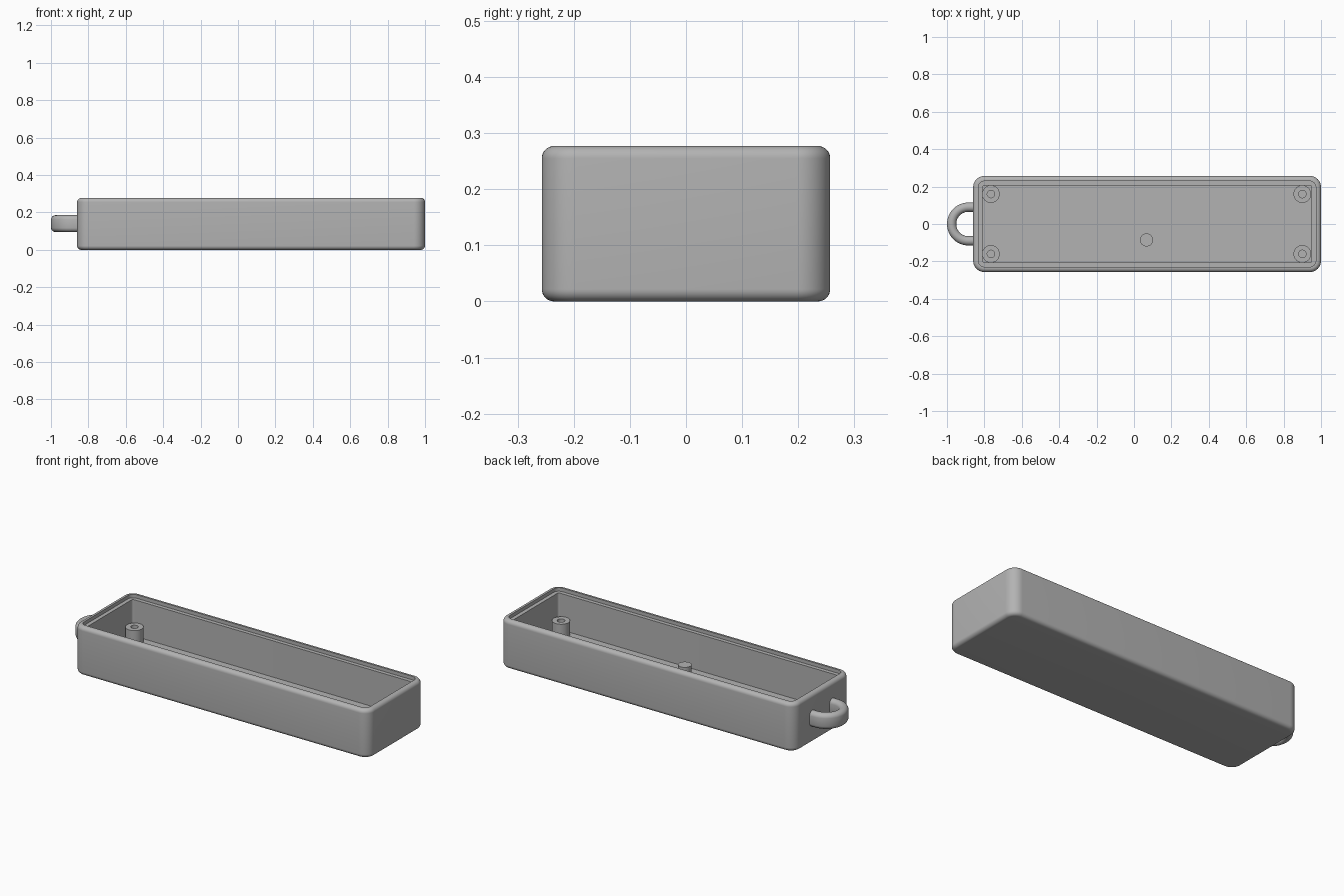
import bpy, bmesh, math

cube = bpy.data.objects.get("Cube")
if cube:
    bpy.data.objects.remove(cube, do_unlink=True)

grey = bpy.data.materials.new("plain grey")
grey.use_nodes = True
grey.diffuse_color = (0.45, 0.45, 0.45, 1)
grey.node_tree.nodes["Principled BSDF"].inputs["Base Color"].default_value = (0.45, 0.45, 0.45, 1)

LEFT, RIGHT, HALF_Y, HEIGHT = -0.86, 1.0, 0.257, 0.277
CORNER, EDGE = 0.06, 0.022
MID_Z = 0.14


def finish(name, bm):
    bmesh.ops.recalc_face_normals(bm, faces=bm.faces)
    mesh = bpy.data.meshes.new(name)
    bm.to_mesh(mesh)
    bm.free()
    obj = bpy.data.objects.new(name, mesh)
    bpy.context.collection.objects.link(obj)
    mesh.materials.append(grey)
    bpy.ops.object.select_all(action="DESELECT")
    bpy.context.view_layer.objects.active = obj
    obj.select_set(True)
    bpy.ops.object.shade_smooth_by_angle(angle=math.radians(30))
    return obj


def skin(bm, loops, closed=False):
    """Bridge successive vertex rings of equal length."""
    pairs = list(zip(loops, loops[1:]))
    if closed:
        pairs.append((loops[-1], loops[0]))
    for a, b in pairs:
        for i in range(len(a)):
            j = (i + 1) % len(a)
            bm.faces.new((a[i], a[j], b[j], b[i]))


def rounded_ring(bm, inset, z, steps=10):
    """Rounded rectangle ring, set in from the outer wall."""
    r = max(CORNER - inset, 0.012)
    verts = []
    corners = [(RIGHT, 1, 0), (LEFT, 1, 1), (LEFT, -1, 2), (RIGHT, -1, 3)]
    for x, sy, quarter in corners:
        sx = 1 if x == RIGHT else -1
        cx, cy = x - sx * (inset + r), sy * (HALF_Y - inset - r)
        for k in range(steps + 1):
            a = (quarter + k / steps) * math.pi / 2
            verts.append(bm.verts.new((cx + r * math.cos(a), cy + r * math.sin(a), z)))
    return verts


# Open tray: rounded outer edges, shallow lid ledge, inner wall and floor
FLOOR, WALL, LIP = 0.05, 0.05, 0.028
arc = [i * math.pi / 16 for i in range(9)]
profile = [(EDGE * (1 - math.sin(a)), EDGE * (1 - math.cos(a))) for a in arc]
profile += [(EDGE * (1 - math.cos(a)), HEIGHT - EDGE * (1 - math.sin(a))) for a in arc]
profile += [(LIP, HEIGHT), (LIP, HEIGHT - 0.02), (WALL, HEIGHT - 0.02), (WALL, FLOOR)]
bm = bmesh.new()
rings = [rounded_ring(bm, inset, z) for inset, z in profile]
skin(bm, rings)
bm.faces.new(rings[0])
bm.faces.new(rings[-1])
finish("tray", bm)


def lathe(name, points, x, y, sides=32):
    bm = bmesh.new()
    loops = []
    for r, z in points:
        loops.append([bm.verts.new((x + r * math.cos(t), y + r * math.sin(t), z))
                      for t in (2 * math.pi * i / sides for i in range(sides))])
    skin(bm, loops)
    bm.faces.new(loops[0])
    bm.faces.new(loops[-1])
    return finish(name, bm)


# Hollow screw posts in the four corners
for end, x in (("right", -0.765), ("left", 0.9)):
    for side, y in (("front", -0.16), ("back", 0.16)):
        lathe(f"screw_post_{side}_{end}",
              [(0.047, FLOOR - 0.01), (0.047, 0.13), (0.02, 0.13), (0.02, FLOOR + 0.005)], x, y)

# Small support peg on the floor
lathe("support_peg", [(0.035, FLOOR - 0.01), (0.035, 0.13)], 0.067, -0.085)

# Carrying loop: oblong section swept round a U path into the end wall
bm = bmesh.new()
MAJOR, HALF_W, HALF_H = 0.09, 0.025, 0.045
section = []
for i in range(24):
    t = 2 * math.pi * (i + 0.5) / 24
    lift = math.copysign(HALF_H - HALF_W, math.sin(t))
    section.append((HALF_W * math.cos(t), HALF_W * math.sin(t) + lift))
LOOP_X = -1 + MAJOR + HALF_W
path = [(LEFT + 0.03, MAJOR, 0, 1)]
for i in range(33):
    a = math.pi / 2 + math.pi * i / 32
    path.append((LOOP_X + MAJOR * math.cos(a), MAJOR * math.sin(a), math.cos(a), math.sin(a)))
path.append((LEFT + 0.03, -MAJOR, 0, -1))
loops = [[bm.verts.new((px + nx * u, py + ny * u, MID_Z + v)) for u, v in section]
         for px, py, nx, ny in path]
skin(bm, loops)
bm.faces.new(loops[0])
bm.faces.new(loops[-1])
finish("carrying_loop", bm)
